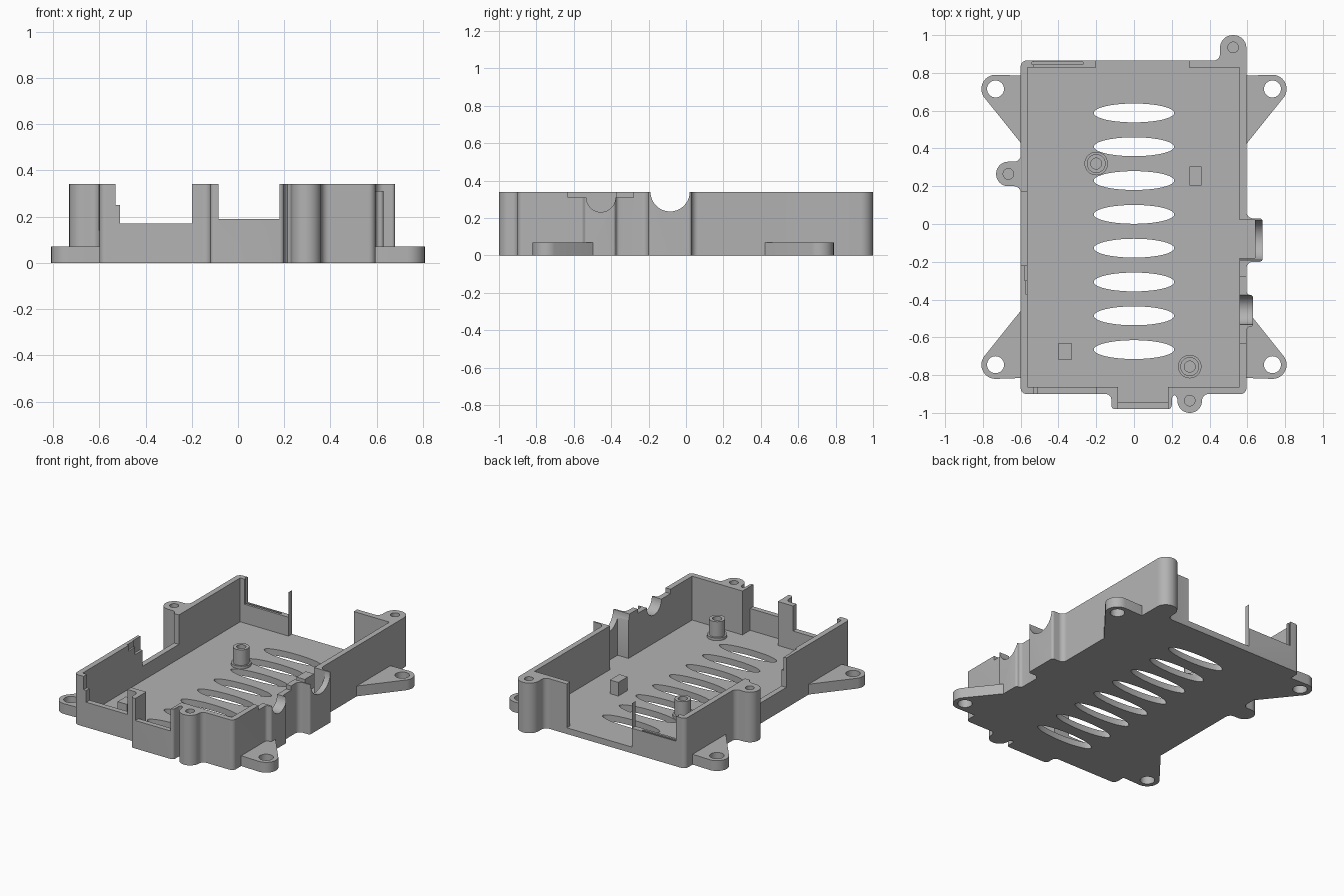
import bpy, bmesh, math
from mathutils import Vector, Matrix
from mathutils.geometry import convex_hull_2d

if "Cube" in bpy.data.objects:
    bpy.data.objects.remove(bpy.data.objects["Cube"])

grey = bpy.data.materials.new("matte grey plastic")
grey.use_nodes = True
GREY = (0.45, 0.45, 0.45, 1)
grey.diffuse_color = GREY
grey.node_tree.nodes["Principled BSDF"].inputs["Base Color"].default_value = GREY

H, FLOOR = 0.34, 0.042
X0, X1, Y0, Y1 = -0.6, 0.595, -0.9, 0.865
WALL = 0.037


def prism(name, pts, z0, z1, matrix=None):
    """Extrude a flat outline from z0 to z1."""
    bm = bmesh.new()
    face = bm.faces.new([bm.verts.new((p[0], p[1], z0)) for p in pts])
    bmesh.ops.remove_doubles(bm, verts=bm.verts, dist=0.0005)
    face = bm.faces[:][0]
    ext = bmesh.ops.extrude_face_region(bm, geom=[face])["geom"]
    bmesh.ops.translate(bm, vec=(0, 0, z1 - z0),
                        verts=[g for g in ext if isinstance(g, bmesh.types.BMVert)])
    if matrix:
        bmesh.ops.transform(bm, matrix=matrix, verts=bm.verts)
    bmesh.ops.recalc_face_normals(bm, faces=bm.faces)
    mesh = bpy.data.meshes.new(name)
    bm.to_mesh(mesh)
    bm.free()
    mesh.materials.append(grey)
    obj = bpy.data.objects.new(name, mesh)
    bpy.context.collection.objects.link(obj)
    return obj


def rounded(corners, steps=8):
    """Outline with every (x, y, radius) corner filleted."""
    out = []
    for i, (x, y, r) in enumerate(corners):
        p = Vector((x, y))
        if r == 0:
            out.append(p)
            continue
        a = (Vector(corners[i - 1][:2]) - p).normalized()
        b = (Vector(corners[(i + 1) % len(corners)][:2]) - p).normalized()
        centre = p + (a + b) * r      # right-angled corners
        for k in range(steps + 1):
            t = k / steps * math.pi / 2
            out.append(centre - b * r * math.cos(t) - a * r * math.sin(t))
    return out


def ellipse(x, y, rx, ry, n=32):
    return [(x + rx * math.cos(i * math.tau / n), y + ry * math.sin(i * math.tau / n))
            for i in range(n)]


def box(name, x0, x1, y0, y1, z0, z1):
    return prism(name, [(x0, y0), (x1, y0), (x1, y1), (x0, y1)], z0, z1)


def cylinder(name, x, y, r, z0, z1):
    return prism(name, ellipse(x, y, r, r), z0, z1)


def boolean(target, tool, operation="DIFFERENCE"):
    mod = target.modifiers.new("cut", "BOOLEAN")
    mod.operation, mod.object, mod.solver = operation, tool, "EXACT"
    bpy.context.view_layer.objects.active = target
    bpy.ops.object.modifier_apply(modifier=mod.name)
    bpy.data.objects.remove(tool)


def lobe(x, y, angle, w, h, r, left=0.035, right=0.035):
    """Bulge growing out of a wall point, with flared roots."""
    pts = [(-w - left, -0.03, 0)]
    pts += [(-w - left, 0, 0), (-w, 0, left)] if left else []
    pts += [(-w, h, r), (w, h, r)]
    pts += [(w, 0, right), (w + right, 0, 0)] if right else []
    pts += [(w + right, -0.03, 0)]
    m = Matrix.Translation((x, y, 0)) @ Matrix.Rotation(math.radians(angle), 4, "Z")
    return prism("bulge", rounded(pts), 0, H, m)


# Tray body with bulges for screws and connectors
body = prism("tray_body", rounded([(X0, Y0, 0.03), (X1, Y0, 0.03),
                                   (X1, Y1, 0.03), (X0, Y1, 0.03)]), 0, H)
POSTS = [(0.525, 0.935), (-0.665, 0.265), (0.295, -0.935)]
bulges = [
    lobe(POSTS[0][0], Y1, 0, 0.07, 0.135, 0.068, right=0),
    lobe(X0, POSTS[1][1], 90, 0.065, 0.13, 0.064),
    lobe(POSTS[2][0], Y0, 180, 0.065, 0.1, 0.064),
    lobe(0.04, Y0, 180, 0.16, 0.08, 0.02, 0.03, 0.03),
    lobe(X1, -0.085, -90, 0.115, 0.085, 0.015),
    lobe(X1, -0.46, -90, 0.085, 0.035, 0.015, 0.02, 0.02),
]
for b in bulges:
    boolean(body, b, "UNION")

# Main cavity, connector pockets and wall openings
openings = [
    (X0 + WALL, X1 - WALL, Y0 + WALL, Y1 - WALL, FLOOR),
    (-0.085, 0.18, -0.945, -0.8, FLOOR),      # front connector pocket
    (-0.085, 0.18, -1.1, -0.8, 0.19),         # front connector opening
    (-0.53, -0.2, -1.1, -0.8, 0.25),          # front low wall
    (-0.51, -0.2, -1.1, -0.8, 0.17),
    (-0.53, -0.2, 0.8, 0.95, 0.17),           # back low wall
    (-0.54, -0.27, 0.844, 0.857, 0.13),       # slot in back low wall
    (-0.2, 0.29, 0.8, 0.95, FLOOR),           # back opening
    (-0.63, -0.5, -0.22, 0.17, 0.14),         # long side opening
    (-0.58, -0.5, -0.3, -0.2, 0.25),          # recesses beside it
    (-0.575, -0.5, -0.37, -0.29, 0.3),
    (0.5, 0.64, -0.18, 0.02, FLOOR),          # side connector pocket
    (0.5, 0.7, -0.63, -0.28, 0.31),           # lowered rim
]
for x0, x1, y0, y1, z in openings:
    boolean(body, box("cutter", x0, x1, y0, y1, z, 0.6))

# Half-round cable notches in the side wall
for y, r, z in [(-0.085, 0.105, H), (-0.455, 0.078, 0.31)]:
    m = Matrix.Translation((0.5, y, z)) @ Matrix.Rotation(math.pi / 2, 4, "Y")
    boolean(body, prism("cutter", ellipse(0, 0, r, r, 40), 0, 0.3, m))

# Vent slots
for i in range(8):
    boolean(body, prism("cutter", ellipse(0, 0.588 - 0.179 * i, 0.213, 0.05, 40), -0.1, 0.1))

# Screw holes in the outer posts
for x, y in POSTS:
    boolean(body, cylinder("cutter", x, y, 0.028, 0.1, 0.5))

parts = [body]

# Mounting tabs at the four corners
for sx, xname in ((1, "left"), (-1, "right")):
    for sy, yname in ((1, "back"), (-1, "front")):
        cx, cy, mid = sx * 0.733, sy * 0.73, -0.015
        pts = [Vector(p) for p in ellipse(cx, cy + mid, 0.075, 0.075)]
        pts += [Vector((sx * 0.58, mid + sy * d)) for d in (0.42, 0.8)]
        tab = prism(f"mounting_tab_{yname}_{xname}",
                    [pts[i] for i in convex_hull_2d(pts)], 0, 0.07)
        boolean(tab, cylinder("cutter", cx, cy + mid, 0.045, -0.1, 0.2))
        parts.append(tab)

# Inner standoffs with a stepped foot
for x, y, name in ((-0.2, 0.32, "back"), (0.295, -0.755, "front")):
    post = cylinder(f"standoff_{name}", x, y, 0.05, 0.02, 0.165)
    boolean(post, cylinder("foot", x, y, 0.062, 0.02, 0.06), "UNION")
    boolean(post, cylinder("cutter", x, y, 0.029, 0.06, 0.3))
    parts.append(post)

# Small support blocks
parts.append(box("support_block_back", 0.295, 0.358, 0.205, 0.305, 0.02, 0.135))
parts.append(box("support_block_front", -0.4, -0.33, -0.72, -0.63, 0.02, 0.135))

for obj in parts:
    bpy.ops.object.select_all(action="DESELECT")
    obj.select_set(True)
    bpy.context.view_layer.objects.active = obj
    bpy.ops.object.shade_smooth_by_angle(angle=math.radians(30))
